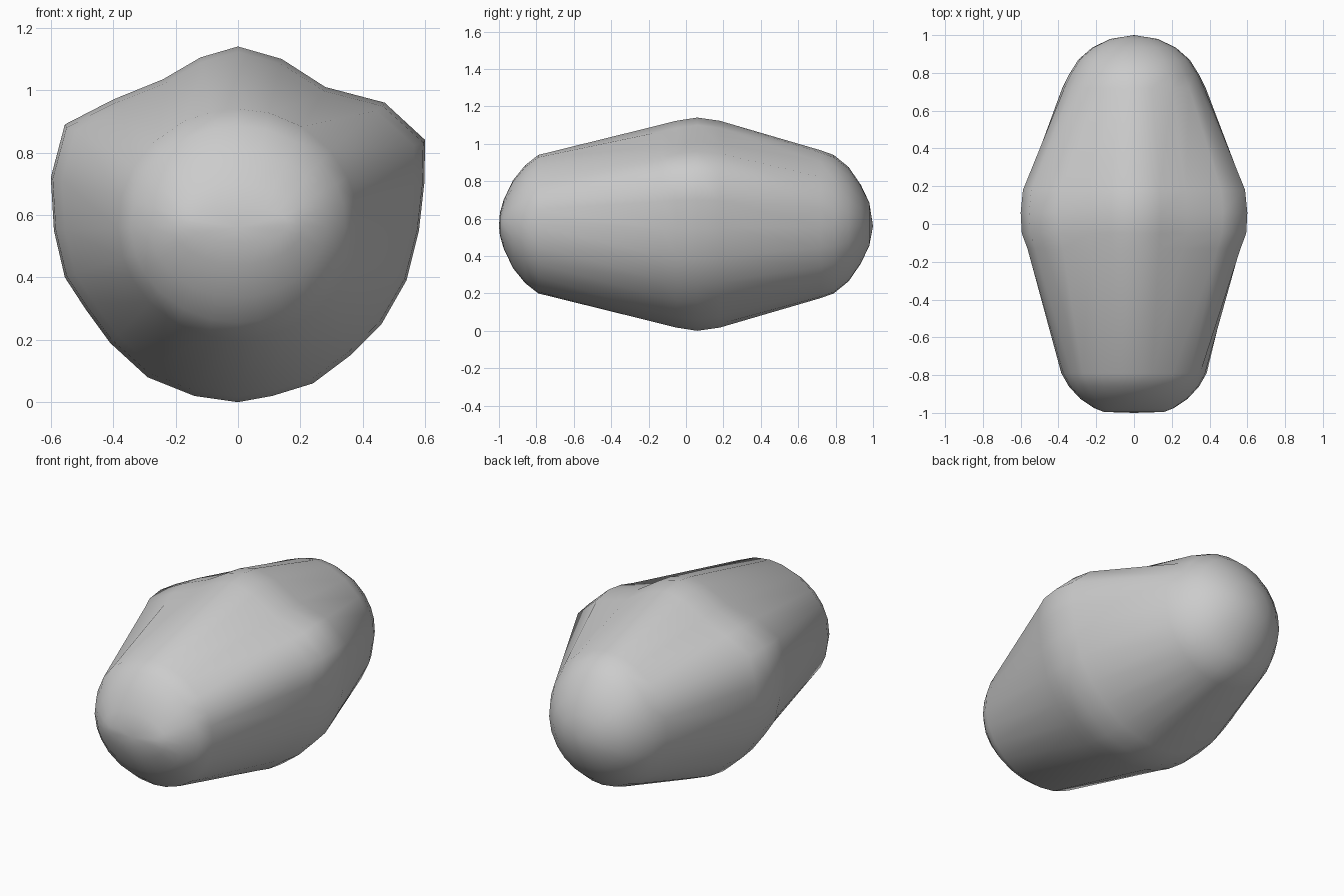
import bpy, bmesh
from mathutils import Vector

if "Cube" in bpy.data.objects:
    bpy.data.objects.remove(bpy.data.objects["Cube"])

CZ = 0.57  # height of the long axis

# Widest cross-section (x, z), around the middle of the body
middle = [(0, 1.14), (0.14, 1.10), (0.28, 1.01), (0.47, 0.96), (0.6, 0.84),
          (0.597, 0.7), (0.58, 0.55), (0.54, 0.39), (0.46, 0.25), (0.36, 0.15),
          (0.24, 0.06), (0.11, 0.02), (0, 0), (-0.14, 0.02), (-0.29, 0.08),
          (-0.41, 0.19), (-0.49, 0.30), (-0.555, 0.40), (-0.59, 0.55),
          (-0.6, 0.72), (-0.555, 0.89), (-0.40, 0.97), (-0.24, 1.035), (-0.12, 1.105)]
arms = [Vector((x, z - CZ)) for x, z in middle]

# Stations along the body: (y, is rounded end, x size, z size)
# rounded ends: sizes are half-axes; middle: sizes scale the widest section
stations = [(-0.995, True, 0.16, 0.06), (-0.975, True, 0.21, 0.13),
            (-0.925, True, 0.285, 0.235), (-0.86, True, 0.345, 0.315),
            (-0.79, True, 0.385, 0.37),
            (-0.13, False, 0.94, 0.935), (-0.05, False, 0.99, 0.97),
            (0.06, False, 1.0, 1.0), (0.18, False, 0.98, 0.97),
            (0.72, True, 0.38, 0.395), (0.79, True, 0.345, 0.37),
            (0.87, True, 0.295, 0.305), (0.935, True, 0.22, 0.21),
            (0.98, True, 0.125, 0.115)]

bm = bmesh.new()
rings = []
for y, rounded, sx, sz in stations:
    ring = []
    for a in arms:
        p = a.normalized() if rounded else a
        ring.append(bm.verts.new((p.x * sx, y, p.y * sz + CZ)))
    rings.append(ring)

n = len(arms)
# Skin between neighbouring sections
for r0, r1 in zip(rings, rings[1:]):
    for i in range(n):
        j = (i + 1) % n
        bm.faces.new((r0[i], r0[j], r1[j], r1[i]))
# Rounded tips
for ring, y in ((rings[0], -1.0), (rings[-1], 1.0)):
    tip = bm.verts.new((0, y, CZ - 0.01))
    for i in range(n):
        bm.faces.new((ring[i], ring[(i + 1) % n], tip))
bmesh.ops.recalc_face_normals(bm, faces=bm.faces)

mesh = bpy.data.meshes.new("body")
bm.to_mesh(mesh)
bm.free()
body = bpy.data.objects.new("body", mesh)
bpy.context.collection.objects.link(body)
for f in mesh.polygons:
    f.use_smooth = True
